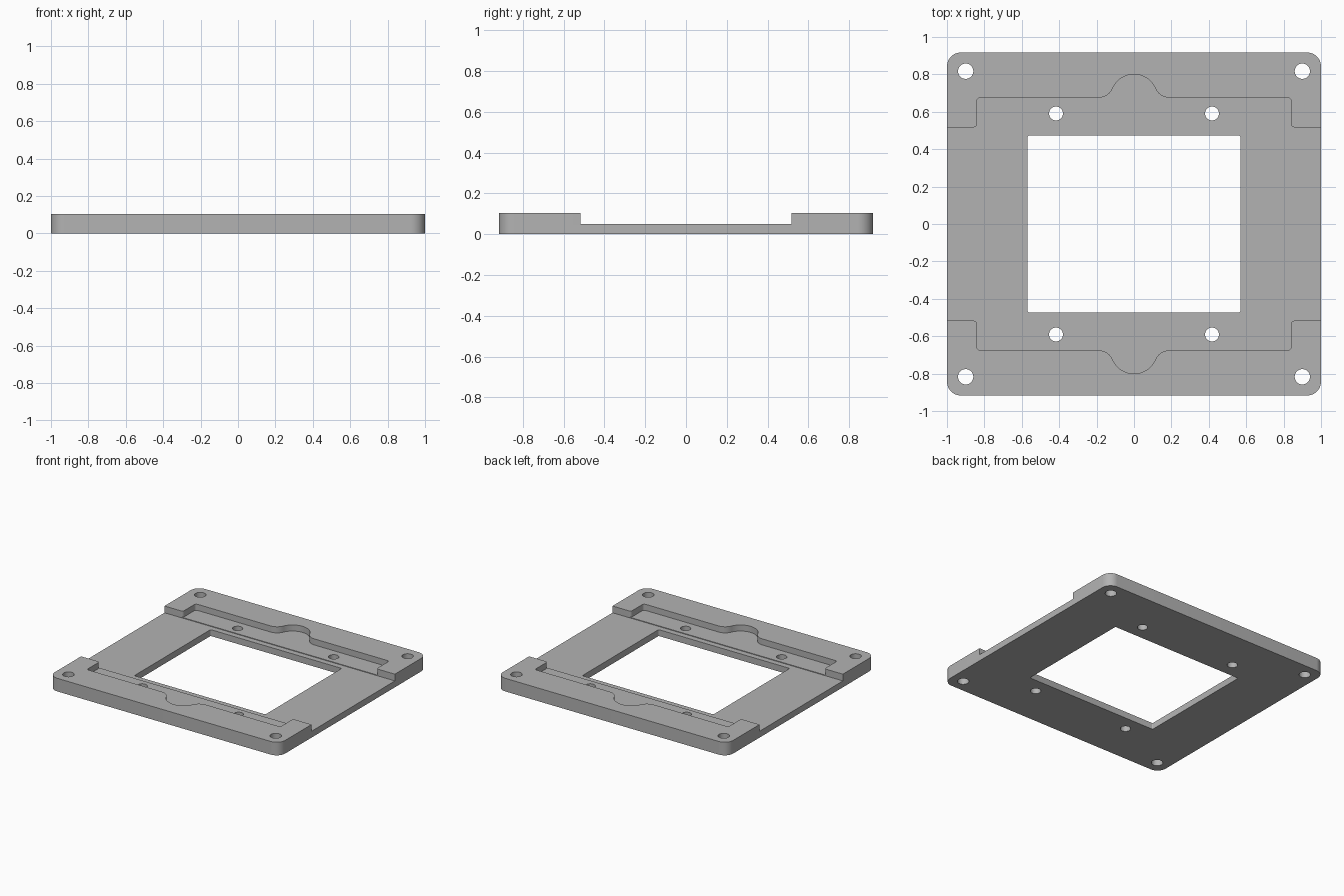
import bpy, bmesh, math
from mathutils import Vector

if "Cube" in bpy.data.objects:
    bpy.data.objects.remove(bpy.data.objects["Cube"])

W, D, H = 1.0, 0.917, 0.103      # half width, half depth, thickness
FLOOR, LEDGE = 0.05, 0.055       # heights of the channel and the pocket floors
TAB_Y, POCKET_X, POCKET_Y = 0.517, 0.84, 0.675

grey = bpy.data.materials.new("grey plastic")
grey.use_nodes = True
grey.diffuse_color = (0.45, 0.45, 0.45, 1)
grey.node_tree.nodes["Principled BSDF"].inputs["Base Color"].default_value = grey.diffuse_color


def arc(cx, cy, r, a0, a1, n):
    """Points along a circular arc, angles in degrees."""
    angles = [math.radians(a0 + (a1 - a0) * i / n) for i in range(n + 1)]
    return [(cx + r * math.cos(a), cy + r * math.sin(a)) for a in angles]


def fillet(p, before, after, r, n=5):
    """Rounded right-angle corner at p, between two axis directions."""
    c = Vector(p) + r * (Vector(before) + Vector(after))
    return [tuple(c - r * (Vector(after) * math.cos(t) + Vector(before) * math.sin(t)))
            for t in (math.pi / 2 * i / n for i in range(n + 1))]


def prism(name, outline, z0, z1):
    """Extruded closed outline."""
    bm = bmesh.new()
    face = bm.faces.new([bm.verts.new((x, y, z0)) for x, y in outline])
    top = bmesh.ops.extrude_face_region(bm, geom=[face])["geom"]
    bmesh.ops.translate(bm, vec=(0, 0, z1 - z0),
                        verts=[v for v in top if isinstance(v, bmesh.types.BMVert)])
    bmesh.ops.recalc_face_normals(bm, faces=bm.faces)
    mesh = bpy.data.meshes.new(name)
    bm.to_mesh(mesh)
    bm.free()
    mesh.materials.append(grey)
    obj = bpy.data.objects.new(name, mesh)
    bpy.context.collection.objects.link(obj)
    return obj


def rounded_rect(hx, hy, r, n):
    return (arc(hx - r, hy - r, r, 0, 90, n) + arc(r - hx, hy - r, r, 90, 180, n)
            + arc(r - hx, r - hy, r, 180, 270, n) + arc(hx - r, r - hy, r, 270, 360, n))


# Solid plate with rounded corners
plate = prism("mounting_plate", rounded_rect(W, D, 0.075, 12), 0, H)

# Quarter of the recess edge: tab end, pocket corner, fillet into the finger notch
notch_r, notch_x = 0.125, 0.19
blend = (notch_x ** 2 - notch_r ** 2) / (2 * notch_r)
tilt = math.degrees(math.atan2(blend, notch_x))
quarter = [(W + 0.1, TAB_Y)]
quarter += fillet((POCKET_X, TAB_Y), (1, 0), (0, 1), 0.018)
quarter += fillet((POCKET_X, POCKET_Y), (0, -1), (-1, 0), 0.018)
quarter += arc(notch_x, POCKET_Y + blend, blend, 270, 180 + tilt, 8)
quarter += arc(0, POCKET_Y, notch_r, tilt, 90, 12)[1:]

# Mirror the quarter into the whole recess outline
half = quarter + [(-x, y) for x, y in reversed(quarter[:-1])]
recess = half + [(-x, -y) for x, y in half]

cutters = [
    prism("recess_cutter", recess, LEDGE, H + 0.1),
    prism("channel_cutter", rounded_rect(W + 0.1, TAB_Y, 0.001, 1), FLOOR, H + 0.1),
    prism("window_cutter", rounded_rect(0.569, 0.473, 0.008, 4), -0.1, H + 0.1),
]
# Screw holes: four in the corners, four beside the window
for x, y, r in ((0.9, 0.817, 0.041), (0.417, 0.591, 0.037)):
    for sx in (-1, 1):
        for sy in (-1, 1):
            ring = arc(sx * x, sy * y, r, 0, 360, 32)[:-1]
            cutters.append(prism("hole_cutter", ring, -0.1, H + 0.1))

bpy.context.view_layer.objects.active = plate
plate.select_set(True)
for cutter in cutters:
    mod = plate.modifiers.new("cut", "BOOLEAN")
    mod.operation, mod.solver, mod.object = "DIFFERENCE", "EXACT", cutter
    bpy.ops.object.modifier_apply(modifier=mod.name)
    bpy.data.objects.remove(cutter)

bpy.ops.object.shade_smooth_by_angle(angle=math.radians(30))
